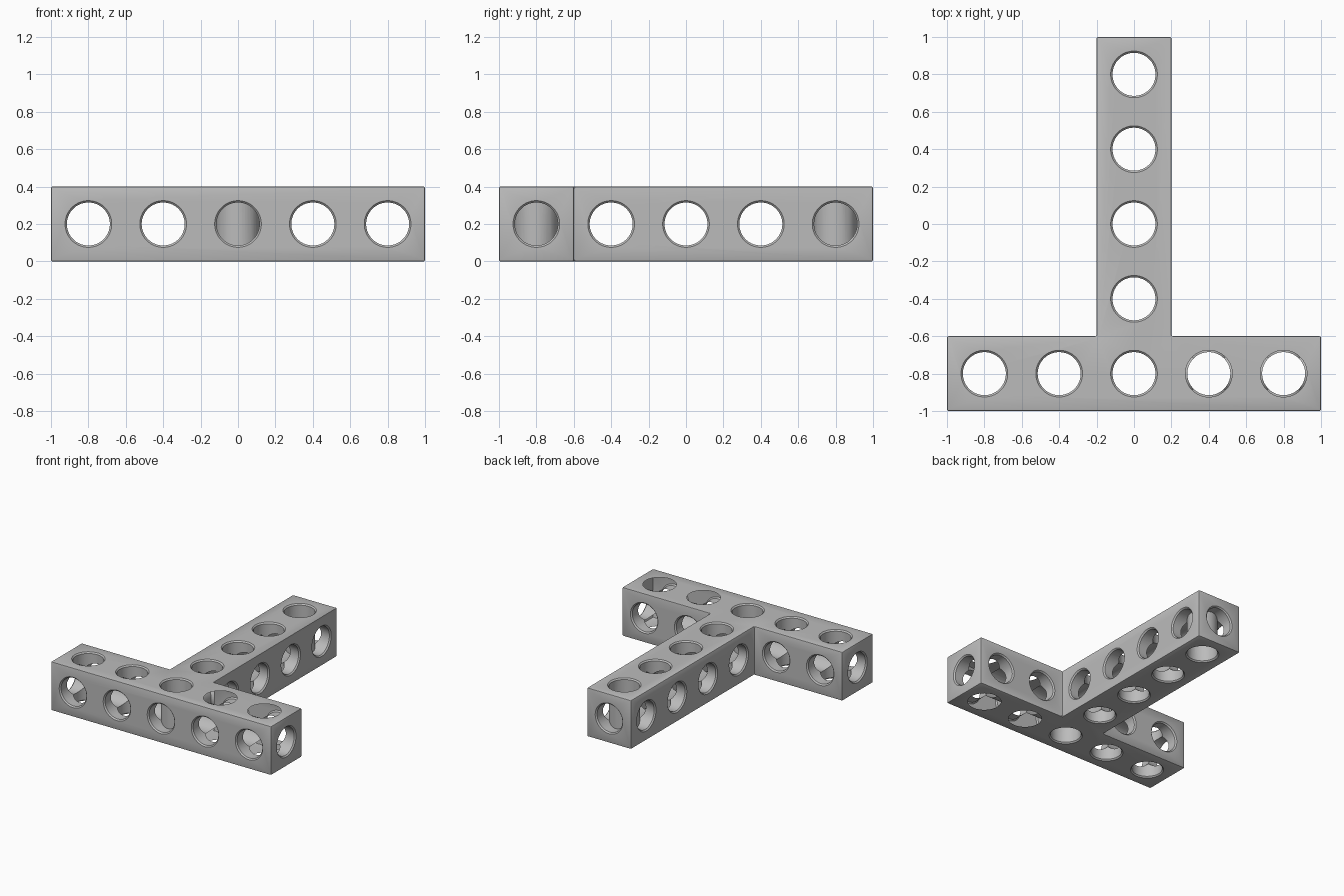
import bpy, bmesh, math
from mathutils import Matrix, Vector

cube = bpy.data.objects.get("Cube")
if cube:
    bpy.data.objects.remove(cube, do_unlink=True)

HALF = 0.2      # half the beam thickness
PITCH = 0.4     # spacing between holes
BORE = 0.115    # hole radius
FLARE = 0.01    # chamfer at each hole mouth
SIDES = 48
spots = [-0.8 + PITCH * i for i in range(5)]

grey = bpy.data.materials.new("plain grey")
grey.use_nodes = True
colour = (0.5, 0.5, 0.5, 1)
grey.diffuse_color = colour
grey.node_tree.nodes["Principled BSDF"].inputs["Base Color"].default_value = colour


def make_object(name, bm):
    bmesh.ops.recalc_face_normals(bm, faces=bm.faces)
    mesh = bpy.data.meshes.new(name)
    bm.to_mesh(mesh)
    bm.free()
    mesh.materials.append(grey)
    ob = bpy.data.objects.new(name, mesh)
    bpy.context.collection.objects.link(ob)
    return ob


def add_drill(bm, axis, centre, start, end):
    """Closed lathe shape that drills from start to end, flared at both mouths."""
    out = 0.02
    profile = [(start - out, BORE + FLARE + out), (start + FLARE, BORE),
               (end - FLARE, BORE), (end + out, BORE + FLARE + out)]
    turn = {"x": Matrix.Rotation(math.pi / 2, 4, "Y"),
            "y": Matrix.Rotation(-math.pi / 2, 4, "X"),
            "z": Matrix.Identity(4)}[axis]
    place = Matrix.Translation(centre) @ turn
    rings = []
    for along, radius in profile:
        ring = []
        for i in range(SIDES):
            a = math.tau * (i + 0.5) / SIDES
            p = Vector((radius * math.cos(a), radius * math.sin(a), along))
            ring.append(bm.verts.new(place @ p))
        rings.append(ring)
    for low, high in zip(rings, rings[1:]):
        for i in range(SIDES):
            j = (i + 1) % SIDES
            bm.faces.new((low[i], low[j], high[j], high[i]))
    bm.faces.new(rings[0])
    bm.faces.new(rings[-1])


# T-shaped beam extruded from its outline
bm = bmesh.new()
right_side = [(1, -1), (1, -0.6), (HALF, -0.6), (HALF, 1)]
outline = right_side + [(-x, y) for x, y in reversed(right_side)]
base = bm.faces.new([bm.verts.new((x, y, 0)) for x, y in outline])
extruded = bmesh.ops.extrude_face_region(bm, geom=[base])["geom"]
top = [g for g in extruded if isinstance(g, bmesh.types.BMVert)]
bmesh.ops.translate(bm, verts=top, vec=(0, 0, 2 * HALF))
beam = make_object("drilled_t_beam", bm)

bevel = beam.modifiers.new("softened_edges", "BEVEL")
bevel.width = 0.008
bevel.segments = 2

# Drills for each direction
drills = {axis: bmesh.new() for axis in "xyz"}
for s in spots:
    cross_bar = s == spots[0]
    reach = 1 if cross_bar else HALF
    add_drill(drills["x"], "x", (0, s, HALF), -reach, reach)
    back = 1 if abs(s) < 0.01 else -0.6
    add_drill(drills["y"], "y", (s, 0, HALF), -1, back)
    add_drill(drills["z"], "z", (s, -0.8, 0), 0, 2 * HALF)
    if not cross_bar:
        add_drill(drills["z"], "z", (0, s, 0), 0, 2 * HALF)

cutters = []
for axis, drill in drills.items():
    cutter = make_object("drill_" + axis, drill)
    cutter.hide_render = True
    cutters.append(cutter)
    cut = beam.modifiers.new("holes_" + axis, "BOOLEAN")
    cut.operation = "DIFFERENCE"
    cut.solver = "EXACT"
    cut.object = cutter

# Bake the cuts and drop the drills
bpy.context.view_layer.update()
graph = bpy.context.evaluated_depsgraph_get()
finished = bpy.data.meshes.new_from_object(beam.evaluated_get(graph))
beam.modifiers.clear()
beam.data = finished
for cutter in cutters:
    bpy.data.objects.remove(cutter, do_unlink=True)
finished.materials.clear()
finished.materials.append(grey)
for face in finished.polygons:
    face.material_index = 0

bpy.ops.object.select_all(action="DESELECT")
beam.select_set(True)
bpy.context.view_layer.objects.active = beam
bpy.ops.object.shade_smooth_by_angle(angle=math.radians(30))
